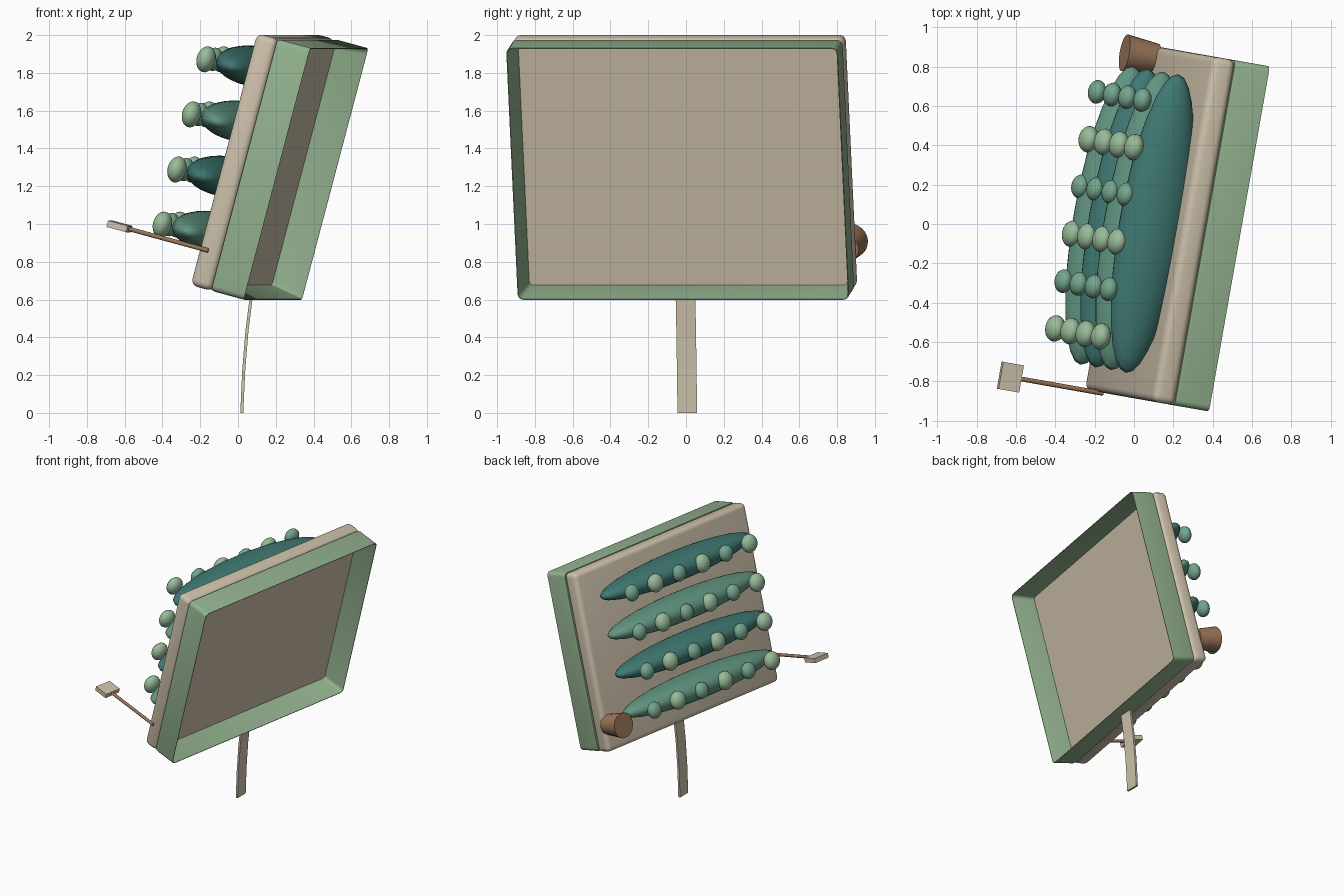
import bpy, bmesh, math
from mathutils import Matrix, Vector

if "Cube" in bpy.data.objects:
    bpy.data.objects.remove(bpy.data.objects["Cube"])

# Local frame of the leaning board: x = out of the tray, y = width, z = up the board
FRAME = (Matrix.Translation((0.36, -0.045, 1.265))
         @ Matrix.Rotation(math.radians(-10), 4, 'Z')
         @ Matrix.Rotation(math.radians(15), 4, 'Y'))
HW, HH = 0.89, 0.69


def mat(name, c):
    m = bpy.data.materials.new(name)
    m.diffuse_color = (*c, 1)
    m.use_nodes = True
    m.node_tree.nodes["Principled BSDF"].inputs["Base Color"].default_value = m.diffuse_color
    return m


TAN = mat("tan", (0.62, 0.54, 0.41))
GREEN = mat("sage", (0.29, 0.44, 0.27))
TEAL = mat("teal", (0.05, 0.19, 0.17))
MID = mat("mid_green", (0.12, 0.30, 0.22))
BALL_A = mat("light_green", (0.32, 0.50, 0.32))
BALL_B = mat("soft_green", (0.18, 0.38, 0.27))
BROWN = mat("brown", (0.32, 0.18, 0.10))


def finish(name, bm, material, smooth=True, local=True, angle=40):
    bmesh.ops.recalc_face_normals(bm, faces=bm.faces)
    me = bpy.data.meshes.new(name)
    bm.to_mesh(me)
    bm.free()
    ob = bpy.data.objects.new(name, me)
    bpy.context.collection.objects.link(ob)
    if local:
        ob.matrix_world = FRAME
    me.materials.append(material)
    if smooth:
        bpy.ops.object.select_all(action='DESELECT')
        ob.select_set(True)
        bpy.context.view_layer.objects.active = ob
        bpy.ops.object.shade_smooth_by_angle(angle=math.radians(angle))
    return ob


def place(c, s):
    return Matrix.Translation(c) @ Matrix.Diagonal((*s, 1))


def box(name, c, s, material, bevel=0):
    bm = bmesh.new()
    bmesh.ops.create_cube(bm, size=1, matrix=place(c, s))
    if bevel:
        bmesh.ops.bevel(bm, geom=bm.edges[:], offset=bevel, segments=4,
                        profile=0.5, affect='EDGES')
    return finish(name, bm, material, bool(bevel))


def ellipsoid(name, c, r, material, u=24, v=16):
    bm = bmesh.new()
    bmesh.ops.create_uvsphere(bm, u_segments=u, v_segments=v, radius=1, matrix=place(c, r))
    return finish(name, bm, material, True, angle=80)


def cone(name, x0, x1, y, z, r0, r1, material, n):
    bm = bmesh.new()
    m = Matrix.Translation(((x0 + x1) / 2, y, z)) @ Matrix.Rotation(-math.pi / 2, 4, 'Y')
    bmesh.ops.create_cone(bm, cap_ends=True, segments=n, radius1=r0, radius2=r1,
                          depth=abs(x1 - x0), matrix=m)
    return finish(name, bm, material)


def ring(bm, x, inset, r):
    """Rounded rectangle loop at depth x"""
    pts = []
    a, b = HW - inset - r, HH - inset - r
    for k, (sy, sz) in enumerate(((1, 1), (-1, 1), (-1, -1), (1, -1))):
        for i in range(4):
            t = math.pi / 2 * (k + i / 3)
            pts.append(bm.verts.new((x, sy * a + r * math.cos(t), sz * b + r * math.sin(t))))
    return pts


# Back board with soft edges
box("back_board", (-0.24, 0, 0), (0.12, 2 * HW, 2 * HH), TAN, 0.035)

# Open tray rim with sloping inner walls
bm = bmesh.new()
loops = [ring(bm, *p) for p in ((-0.182, 0.035, 0.02), (-0.182, 0.004, 0.03), (-0.165, 0, 0.03),
                                (0, 0, 0.03), (0, 0.004, 0.028), (-0.17, 0.035, 0.02))]
for i in range(len(loops)):
    A, B = loops[i], loops[(i + 1) % len(loops)]
    for j in range(len(A)):
        k = (j + 1) % len(A)
        bm.faces.new((A[j], A[k], B[k], B[j]))
finish("tray_rim", bm, GREEN)

# Tray floor
box("tray_floor", (-0.18, 0, 0), (0.02, 2 * HW - 0.06, 2 * HH - 0.06), TAN)

# Four long pods on the back, each with a row of six beads
for row in range(4):
    z = 0.475 - 0.302 * row
    ellipsoid(f"pod_{row}", (-0.41, 0, z + 0.005), (0.17, 0.77, 0.105),
              MID if row % 2 else TEAL, 32, 16)
    for i in range(6):
        s = 1.0 if i % 2 == 0 else 0.9
        ellipsoid(f"bead_{row}_{i}", (-0.572, -0.61 + 0.244 * i, z),
                  (0.05 * s, 0.068 * s, 0.07 * s), BALL_B if i % 2 else BALL_A, 20, 12)

# Flared knob at the lower corner
cone("knob", -0.28, -0.45, 0.83, -0.487, 0.075, 0.095, BROWN, 24)

# Side arm and its small plate
cone("side_arm", -0.25, -0.72, -0.893, -0.487, 0.012, 0.012, BROWN, 10)
box("arm_plate", (-0.745, -0.893, -0.487), (0.11, 0.14, 0.035), TAN)

# Thin bent stake down to the ground
bm = bmesh.new()
prev = None
for x, y, z in ((0.02, 0.007, 0), (0.03, 0.004, 0.22), (0.047, 0.001, 0.43), (0.072, -0.003, 0.63)):
    cur = [bm.verts.new((x + dx, y + dy, z)) for dx, dy in
           ((-0.008, -0.052), (0.008, -0.052), (0.008, 0.052), (-0.008, 0.052))]
    if prev:
        for j in range(4):
            k = (j + 1) % 4
            bm.faces.new((prev[j], prev[k], cur[k], cur[j]))
    else:
        bm.faces.new(cur)
    prev = cur
bm.faces.new(prev)
finish("stake", bm, TAN, True, False)
